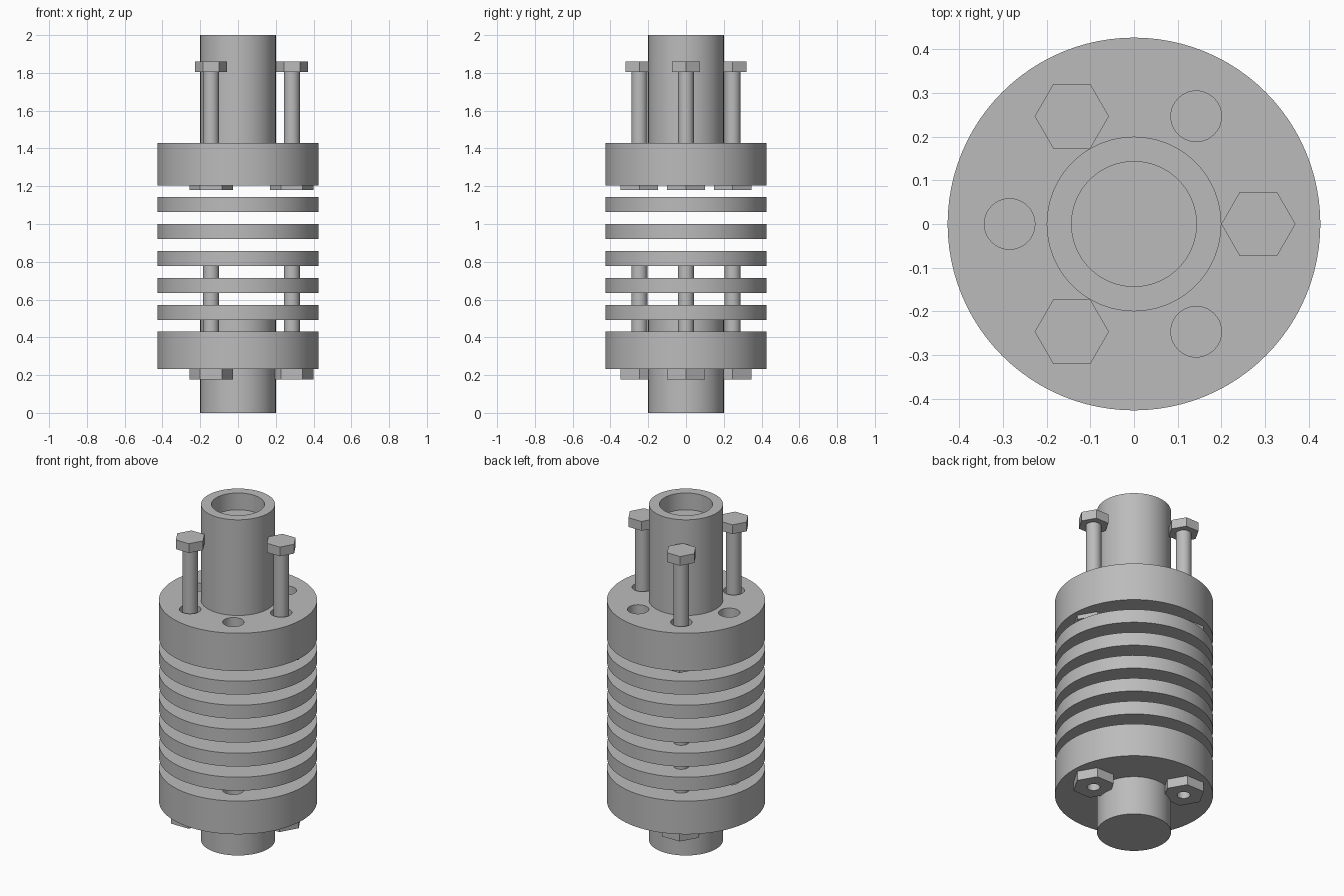
import bpy, bmesh
from math import cos, sin, radians, pi

cube = bpy.data.objects.get("Cube")
if cube:
    bpy.data.objects.remove(cube)

steel = bpy.data.materials.new("brushed_grey")
steel.use_nodes = True
GREY = (0.5, 0.5, 0.5, 1)
steel.diffuse_color = GREY
steel.node_tree.nodes["Principled BSDF"].inputs["Base Color"].default_value = GREY

BOLT_CIRCLE = 0.285
BOLT_ANGLES = (0, 120, 240)
HOLE_ANGLES = (60, 180, 300)


def on_circle(angle):
    a = radians(angle)
    return BOLT_CIRCLE * cos(a), BOLT_CIRCLE * sin(a)


def lathe(name, profile, at=(0, 0), sides=96):
    """Spin an (r, z) profile that starts and ends on the axis or closes on itself."""
    bm = bmesh.new()
    rings = []
    for r, z in profile:
        if r == 0:
            rings.append([bm.verts.new((0, 0, z))] * sides)
        else:
            rings.append([bm.verts.new((r * cos(2 * pi * i / sides),
                                        r * sin(2 * pi * i / sides), z))
                          for i in range(sides)])
    closed = profile[0][0] > 0
    pairs = zip(rings, rings[1:] + rings[:1]) if closed else zip(rings, rings[1:])
    for low, high in pairs:
        for i in range(sides):
            j = (i + 1) % sides
            corners = dict.fromkeys((low[i], low[j], high[j], high[i]))
            bm.faces.new(list(corners))
    bmesh.ops.recalc_face_normals(bm, faces=bm.faces)
    mesh = bpy.data.meshes.new(name)
    bm.to_mesh(mesh)
    bm.free()
    mesh.materials.append(steel)
    ob = bpy.data.objects.new(name, mesh)
    ob.location = (at[0], at[1], 0)
    bpy.context.collection.objects.link(ob)
    return ob


def smooth(ob):
    bpy.ops.object.select_all(action='DESELECT')
    ob.select_set(True)
    bpy.context.view_layer.objects.active = ob
    bpy.ops.object.shade_smooth_by_angle(angle=radians(25))


def rod(name, r, z0, z1, at=(0, 0), sides=96):
    return lathe(name, [(0, z0), (r, z0), (r, z1), (0, z1)], at, sides)


def drill(ob, angles, r, z0, z1):
    """Cut a ring of round holes, then remove the cutters."""
    for angle in angles:
        cutter = rod("cutter", r, z0, z1, on_circle(angle), 40)
        cutter.hide_render = True
        bpy.context.view_layer.objects.active = ob
        mod = ob.modifiers.new("hole", 'BOOLEAN')
        mod.operation = 'DIFFERENCE'
        mod.solver = 'EXACT'
        mod.object = cutter
        bpy.ops.object.modifier_apply(modifier=mod.name)
        bpy.data.objects.remove(cutter)


# Upper hub: flange with a bored shaft
upper = lathe("upper_hub", [(0, 1.205), (0.427, 1.205), (0.427, 1.43), (0.2, 1.43),
                            (0.2, 2), (0.143, 2), (0.143, 1.9), (0, 1.9)])
drill(upper, BOLT_ANGLES + HOLE_ANGLES, 0.058, 1.33, 1.5)
smooth(upper)

# Lower hub: flange with a solid shaft
lower = lathe("lower_hub", [(0, 0), (0.2, 0), (0.2, 0.232), (0.427, 0.232),
                            (0.427, 0.43), (0.2, 0.43), (0.2, 0.53), (0, 0.53)])
drill(lower, HOLE_ANGLES, 0.058, 0.33, 0.5)
smooth(lower)

# Stack of spacer discs
for i in range(5):
    z = 0.492 + 0.143 * i
    smooth(rod(f"disc_{i + 1}", 0.427, z, z + 0.08))

# Bolts, studs and nuts
for n, angle in enumerate(BOLT_ANGLES, 1):
    at = on_circle(angle)
    rod(f"bolt_head_{n}", 0.085, 1.805, 1.86, at, 6)
    smooth(rod(f"bolt_shank_{n}", 0.042, 1.22, 1.81, at, 40))
    smooth(rod(f"lower_stud_{n}", 0.042, 0.24, 0.82, at, 40))
    rod(f"upper_nut_{n}", 0.115, 1.18, 1.235, at, 6)
    nut = rod(f"lower_nut_{n}", 0.115, 0.176, 0.236, at, 6)
    drill(nut, (angle,), 0.035, 0.15, 0.225)
